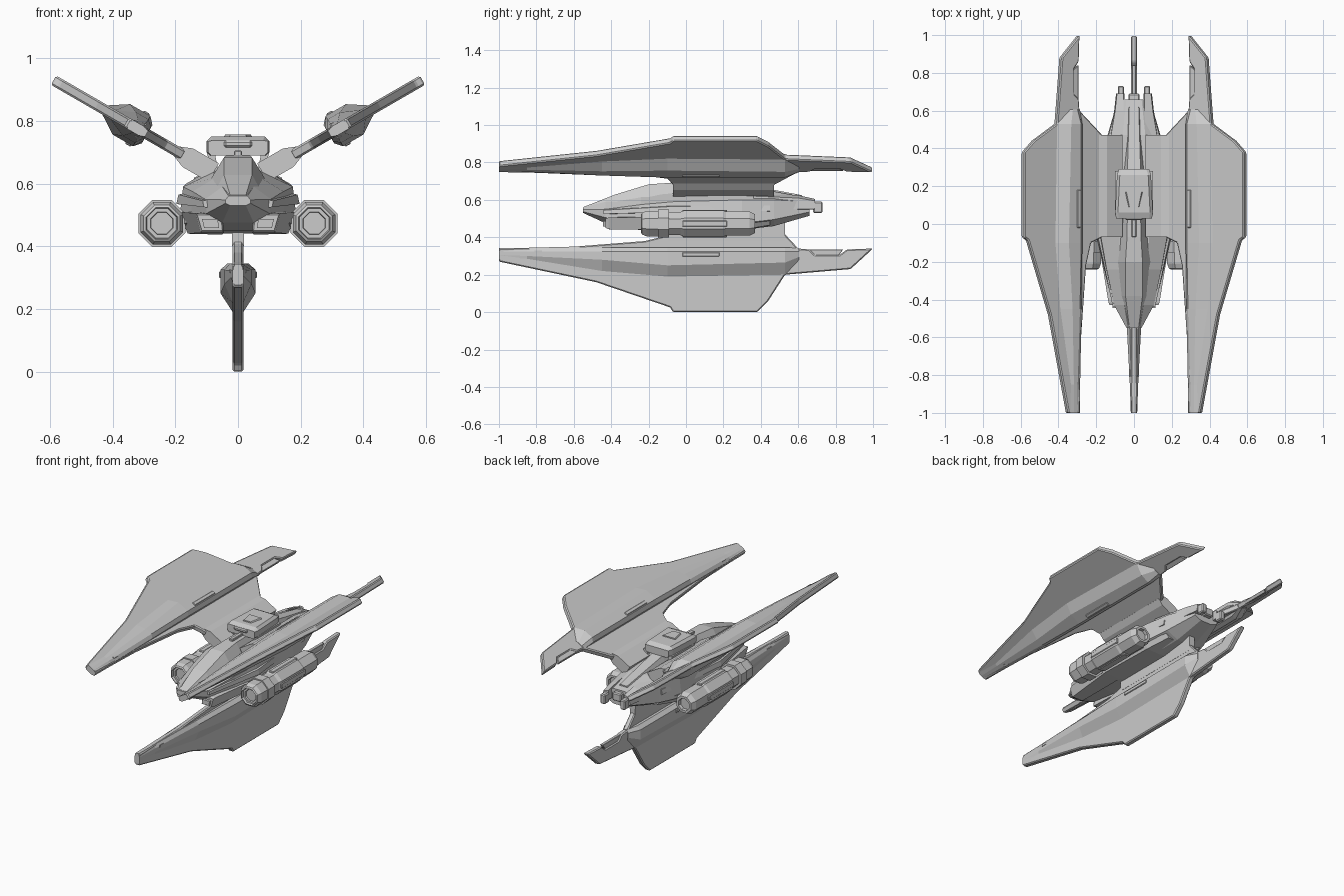
import bpy, bmesh
from math import radians, cos, sin, pi
from mathutils import Matrix

if "Cube" in bpy.data.objects:
    bpy.data.objects.remove(bpy.data.objects["Cube"])


def make(name, bm, matrix=None):
    bmesh.ops.recalc_face_normals(bm, faces=bm.faces)
    me = bpy.data.meshes.new(name)
    bm.to_mesh(me)
    bm.free()
    ob = bpy.data.objects.new(name, me)
    bpy.context.collection.objects.link(ob)
    if matrix:
        ob.matrix_world = matrix
    return ob


def loft(name, sections, matrix=None):
    """Skin a list of equally sized closed rings."""
    bm = bmesh.new()
    rings = [[bm.verts.new(p) for p in s] for s in sections]
    n = len(rings[0])
    for a, b in zip(rings, rings[1:]):
        for i in range(n):
            j = (i + 1) % n
            bm.faces.new((a[i], a[j], b[j], b[i]))
    bm.faces.new(rings[0])
    bm.faces.new(rings[-1])
    return make(name, bm, matrix)


def mirrored(y, half):
    """Full ring from the right half profile listed bottom to top."""
    return [(x, y, z) for x, z in half] + [(-x, y, z) for x, z in reversed(half)]


def box(name, x, y, z, matrix=None, bevel=0.0):
    ring = lambda yy: [(x[0], yy, z[0]), (x[1], yy, z[0]), (x[1], yy, z[1]), (x[0], yy, z[1])]
    ob = loft(name, [ring(y[0]), ring(y[1])], matrix)
    if bevel:
        chamfer(ob, bevel)
    return ob


def chamfer(ob, width):
    m = ob.modifiers.new("chamfer", 'BEVEL')
    m.width, m.segments, m.limit_method = width, 1, 'ANGLE'


def plate(name, outline, half, matrix, bevel):
    """Flat plate in the y/z plane with thickness along x."""
    bm = bmesh.new()
    f = bm.faces.new([bm.verts.new((-half, y, s)) for y, s in outline])
    r = bmesh.ops.extrude_face_region(bm, geom=[f])
    verts = [v for v in r['geom'] if isinstance(v, bmesh.types.BMVert)]
    bmesh.ops.translate(bm, verts=verts, vec=(2 * half, 0, 0))
    ob = make(name, bm, matrix)
    chamfer(ob, bevel)
    return ob


# Three wings: local y = length, local z = span, local x = thickness
outline = [(-1, .34), (-1, .41), (-.48, .52), (-.085, .655), (-.07, .68), (.38, .68),
           (.44, .62), (.53, .48), (.88, .45), (1, .34), (.86, .345), (.82, .375),
           (.69, .375), (.66, .345), (.6, .34), (.47, .2), (-.07, .2), (-.1, .27),
           (-.22, .30), (-.6, .33)]
tail_panel = [(.84, .345), (.81, .385), (.68, .385), (.64, .345)]
# y, inner edge, facet edge, outer edge, half thickness
pod = [(-1, .337, .375, .40, .017), (-.85, .337, .38, .395, .022), (-.45, .335, .40, .46, .043),
       (-.1, .335, .43, .49, .056), (.53, .335, .415, .48, .055), (.605, .337, .385, .40, .02)]

for side, ang, z0 in (("right", 60, .59), ("left", -60, .59), ("lower", 180, .68)):
    M = Matrix.Translation((0, 0, z0)) @ Matrix.Rotation(radians(ang), 4, 'Y')
    plate(side + "_wing_blade", outline, .017, M, .006)
    plate(side + "_wing_tail_panel", tail_panel, .010, M, .002)
    rings = []
    for y, s0, s1, s2, b in pod:
        half = [(.017, s2), (b, s1), (b, s0 + .02), (b * .6, s0)]
        rings.append(mirrored(y, half))
    loft(side + "_wing_pod", rings, M)
    # Thickened foot where the wing meets the hull
    loft(side + "_wing_root", [mirrored(y, [(.034, .09), (.034, .185), (.018, .225)])
                               for y in (-.07, .47)], M)
    # Service hatches and light slots on both pod faces
    for k in (-1, 1):
        box(side + "_pod_hatch", sorted((k * .05, k * .061)), (-.02, .18), (.36, .382), M, .003)
        box(side + "_pod_slot", sorted((k * .012, k * .027)), (-.81, -.77), (.352, .366), M)

# Main hull
hull = [
    (-.55, [(.025, .53), (.04, .537), (.04, .548), (.03, .56)]),
    (-.43, [(.05, .475), (.10, .505), (.105, .55), (.05, .59)]),
    (-.24, [(.07, .45), (.15, .48), (.145, .575), (.07, .62)]),
    (-.07, [(.08, .44), (.19, .465), (.175, .59), (.08, .635)]),
    (.30, [(.08, .44), (.18, .475), (.165, .60), (.08, .65)]),
    (.47, [(.06, .46), (.14, .495), (.135, .60), (.06, .645)]),
    (.66, [(.04, .515), (.085, .535), (.085, .59), (.04, .61)])]
loft("hull", [mirrored(y, h) for y, h in hull])

# Faceted canopy running back into the dorsal spine
canopy = [(-.545, .035, .55, .025, .563), (-.38, .08, .565, .045, .628),
          (-.2, .105, .585, .045, .683), (-.07, .09, .60, .037, .692),
          (.05, .065, .62, .035, .692), (.28, .065, .62, .035, .69),
          (.62, .035, .595, .025, .625)]
loft("canopy_spine", [mirrored(y, [(w, z), (t, h)]) for y, w, z, t, h in canopy])
box("canopy_sill", (-.012, .012), (-.07, .05), (.68, .705), None, .003)

# Raised dorsal module on two legs
loft("dorsal_module", [mirrored(y, [(w - .01, .69), (w, .70), (w, .735), (w - .015, h)])
                       for y, w, h in ((.03, .095, .738), (.06, .1, .75), (.26, .09, .75), (.29, .08, .735))])
loft("dorsal_vent", [mirrored(y, [(w, .745), (w * .8, .757)]) for y, w in ((.09, .03), (.17, .05))])
box("dorsal_front_port", (-.045, .045), (.02, .04), (.715, .737), None, .006)

# Parts mirrored left and right
for k, side in ((-1, "left"), (1, "right")):
    def ring(y, pts):
        return [(k * x, y, z) for x, z in pts]

    loft(side + "_dorsal_leg", [ring(y, [(.06, .63), (.085, .645), (.1, .70), (.075, .70)])
                                for y in (.05, .28)])

    # Under-nose intake with a recessed mouth and lip
    loft(side + "_intake", [ring(-.43, [(.05, .45), (.115, .45), (.13, .50), (.055, .50)]),
                            ring(-.415, [(.045, .443), (.12, .443), (.135, .505), (.05, .505)]),
                            ring(-.07, [(.05, .437), (.16, .44), (.192, .51), (.05, .52)]),
                            ring(.3, [(.05, .437), (.15, .44), (.18, .50), (.05, .52)]),
                            ring(.45, [(.05, .46), (.11, .465), (.14, .50), (.05, .52)])])
    loft(side + "_intake_mouth", [ring(y, [(.06, .458), (.108, .458), (.115, .487), (.065, .487)])
                                  for y in (-.445, -.42)])
    # Cheek panel
    loft(side + "_cheek", [ring(-.44, [(.06, .52), (.11, .525), (.112, .545), (.06, .555)]),
                           ring(-.07, [(.08, .52), (.197, .535), (.19, .565), (.08, .59)]),
                           ring(.45, [(.08, .53), (.15, .54), (.145, .57), (.08, .59)])])

    # Engine: eight-sided turned profile (y, radius), with hollow ends
    profile = [(-.215, .034), (-.225, .036), (-.225, .047), (-.24, .05), (-.235, .058), (-.21, .068),
               (-.15, .068), (-.15, .075), (-.09, .075), (-.09, .062), (-.03, .062), (-.01, .070),
               (.2, .070), (.215, .064), (.34, .064), (.37, .05), (.37, .036), (.35, .034)]
    rings = []
    for y, r in profile:
        R = r / cos(pi / 8)
        rings.append([(k * .243 + R * cos(pi / 8 + i * pi / 4), y, .473 + R * sin(pi / 8 + i * pi / 4))
                      for i in range(8)])
    loft(side + "_engine", rings)
    for a in (0, 90, 180, 270):
        M = Matrix.Translation((k * .243, 0, .473)) @ Matrix.Rotation(radians(a), 4, 'Y')
        box(side + "_engine_rib", (-.016, .016), (-.02, .22), (.06, .074), M, .004)
    # Pylon joining engine to hull
    box(side + "_engine_pylon", sorted((k * .13, k * .2)), (-.05, .28), (.455, .495), None, .006)

    # Tail booms
    loft(side + "_tail_boom", [ring(.36, [(.07, .53), (.15, .54), (.14, .62), (.07, .64)]),
                               ring(.6, [(.055, .545), (.105, .55), (.10, .61), (.055, .625)]),
                               ring(.69, [(.05, .55), (.095, .55), (.09, .595), (.055, .605)])])
    box(side + "_tail_nozzle", sorted((k * .052, k * .086)), (.68, .73), (.53, .59), None, .006)

# Tail block between the booms
box("tail_block", (-.03, .03), (.6, .69), (.55, .60), None, .006)
# Keel joining hull to lower wing
loft("keel", [mirrored(y, [(.018, .38), (.02, .5)]) for y in (-.1, .53)])
